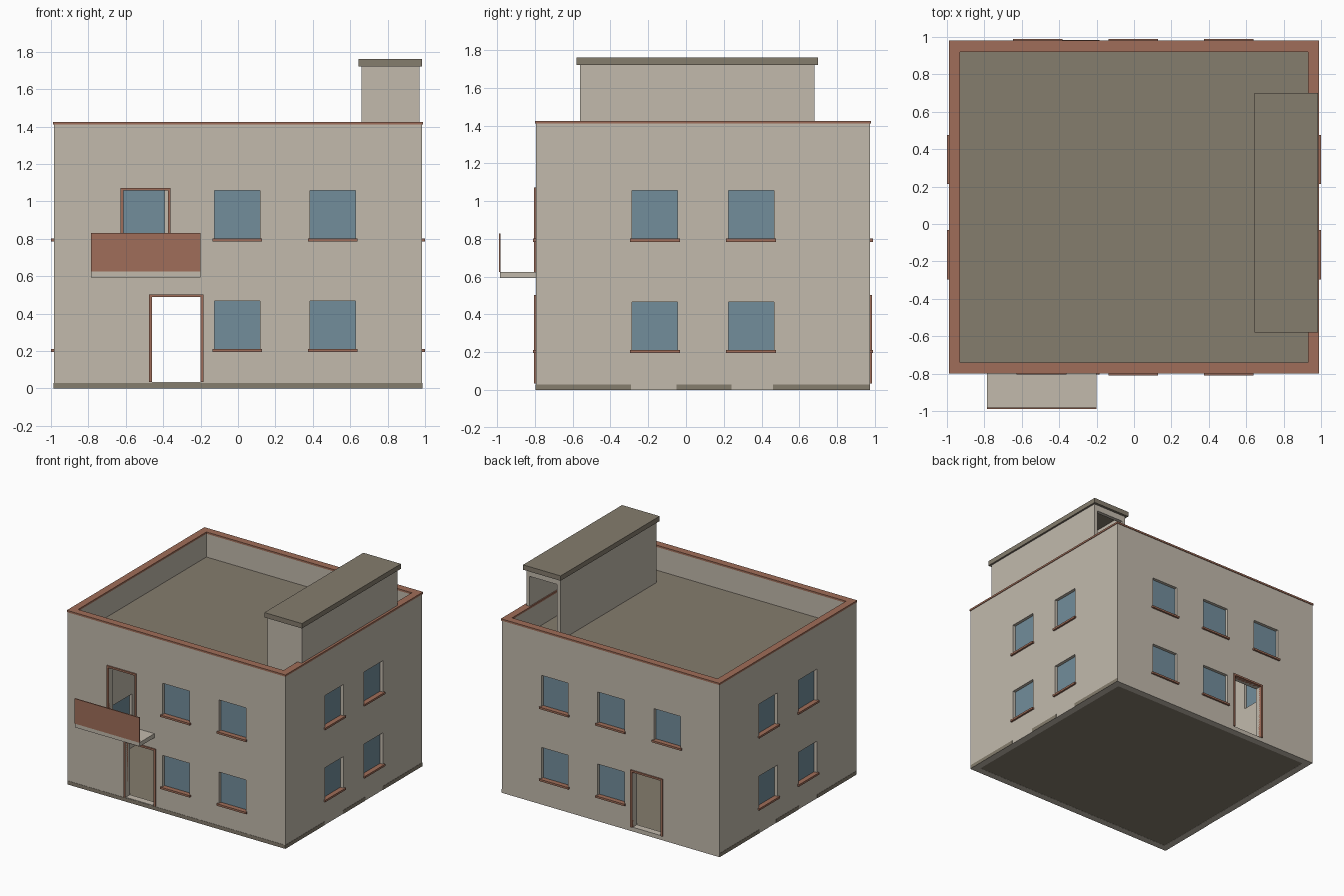
import bpy
import bmesh
from mathutils import Vector

cube = bpy.data.objects.get("Cube")
if cube:
    bpy.data.objects.remove(cube, do_unlink=True)


def material(name, rgb):
    m = bpy.data.materials.new(name)
    m.use_nodes = True
    color = (*rgb, 1.0)
    m.diffuse_color = color
    m.node_tree.nodes["Principled BSDF"].inputs["Base Color"].default_value = color
    return m


PLASTER = material("plaster", (0.54, 0.49, 0.415))
CONCRETE = material("concrete", (0.235, 0.205, 0.155))
BRICK = material("red_trim", (0.35, 0.155, 0.10))
GLASS = material("window_glass", (0.17, 0.27, 0.33))

# Main dimensions
HALF, FRONT, BACK = 0.985, -0.795, 0.975
THICK, TOP, ROOF, FLOOR = 0.055, 1.41, 1.22, 0.03


def finish(name, bm, mat):
    bmesh.ops.recalc_face_normals(bm, faces=bm.faces)
    mesh = bpy.data.meshes.new(name)
    bm.to_mesh(mesh)
    bm.free()
    mesh.materials.append(mat)
    obj = bpy.data.objects.new(name, mesh)
    bpy.context.scene.collection.objects.link(obj)
    return obj


def box(name, a, b, mat):
    """Axis-aligned box between two opposite corners."""
    a, b = Vector(a), Vector(b)
    bm = bmesh.new()
    bmesh.ops.create_cube(bm, size=1)
    for v in bm.verts:
        v.co = Vector([(a[i] + b[i]) / 2 + v.co[i] * abs(b[i] - a[i]) for i in range(3)])
    return finish(name, bm, mat)


# Each side maps (along, depth inward, height) to world space
SIDES = {
    "front": lambda u, d, z: (u, FRONT + d, z),
    "back": lambda u, d, z: (u, BACK - d, z),
    "left": lambda u, d, z: (HALF - d, u, z),
    "right": lambda u, d, z: (-HALF + d, u, z),
}


def wall(side, u0, u1, holes):
    """Wall sheet with rectangular openings, extruded to its thickness."""
    at = SIDES[side]
    us = sorted({u0, u1, *(h[0] for h in holes), *(h[1] for h in holes)})
    zs = sorted({0, TOP, *(h[2] for h in holes), *(h[3] for h in holes)})
    bm = bmesh.new()
    grid = [[bm.verts.new(at(u, 0, z)) for z in zs] for u in us]
    for i in range(len(us) - 1):
        for j in range(len(zs) - 1):
            u, z = (us[i] + us[i + 1]) / 2, (zs[j] + zs[j + 1]) / 2
            if not any(h[0] < u < h[1] and h[2] < z < h[3] for h in holes):
                bm.faces.new((grid[i][j], grid[i + 1][j], grid[i + 1][j + 1], grid[i][j + 1]))
    bmesh.ops.delete(bm, geom=[v for v in bm.verts if not v.link_faces], context="VERTS")
    new = bmesh.ops.extrude_face_region(bm, geom=bm.faces[:], use_keep_orig=True)["geom"]
    inward = Vector(at(0, THICK, 0)) - Vector(at(0, 0, 0))
    bmesh.ops.translate(bm, vec=inward, verts=[g for g in new if isinstance(g, bmesh.types.BMVert)])
    finish(side + "_wall", bm, PLASTER)


def window(side, n, u0, u1, z0, z1):
    at = SIDES[side]
    box(f"{side}_window_glass_{n}", at(u0, 0.025, z0), at(u1, 0.035, z1), GLASS)
    box(f"{side}_window_sill_{n}", at(u0 - 0.012, -0.015, z0 - 0.012),
        at(u1 + 0.012, 0.025, z0 + 0.004), BRICK)


def door_frame(side, name, u0, u1, z0, z1, w=0.015):
    at = SIDES[side]
    for tag, a, b, lo, hi in (("jamb_a", u0 - w, u0, z0, z1), ("jamb_b", u1, u1 + w, z0, z1),
                              ("head", u0 - w, u1 + w, z1, z1 + w)):
        box(f"{name}_{tag}", at(a, -0.01, lo), at(b, 0.03, hi), BRICK)


# Openings
LOWER, UPPER = (0.207, 0.467), (0.797, 1.057)
MIDDLE, EAST, WEST = (-0.125, 0.117), (0.385, 0.627), (-0.635, -0.393)
DOOR = (-0.46, -0.2, 0.035, 0.488)
BALCONY_DOOR = (-0.612, -0.375, 0.625, 1.057)
pair = [u + z for u in (MIDDLE, EAST) for z in (LOWER, UPPER)]
side_pair = [u + z for u in ((-0.285, -0.045), (0.225, 0.465)) for z in (LOWER, UPPER)]
layout = {
    "front": (pair, [DOOR, BALCONY_DOOR]),
    "back": (pair + [WEST + UPPER], [DOOR]),
    "left": (side_pair, []),
    "right": (side_pair, []),
}

# Walls, windows and door frames
for side, (windows, doors) in layout.items():
    if side in ("front", "back"):
        span = (-HALF, HALF)
    else:
        span = (FRONT + THICK, BACK - THICK)
    wall(side, *span, windows + doors)
    for n, w in enumerate(windows, 1):
        window(side, n, *w)
    for n, d in enumerate(doors, 1):
        door_frame(side, f"{side}_door_{n}", *d)

# Floor and roof slabs inside the walls
inner = HALF - THICK
box("floor_slab", (-inner, FRONT + THICK, 0.001), (inner, BACK - THICK, FLOOR), CONCRETE)
box("roof_slab", (-inner, FRONT + THICK, ROOF - 0.04), (inner, BACK - THICK, ROOF), CONCRETE)

# Thin plinth strips at ground level
box("front_plinth", (-HALF, FRONT - 0.002, 0), (HALF, FRONT, FLOOR), CONCRETE)
for side in ("left", "right"):
    for n, (a, b) in enumerate(((FRONT, -0.29), (-0.05, 0.24), (0.46, BACK)), 1):
        at = SIDES[side]
        box(f"{side}_plinth_{n}", at(a, -0.002, 0), at(b, 0, FLOOR), CONCRETE)

# Parapet coping
out, c0, c1 = 0.005, TOP, 1.425
for name, y0, y1 in (("front", FRONT - out, FRONT + THICK), ("back", BACK - THICK, BACK + out)):
    box(name + "_coping", (-HALF - out, y0, c0), (HALF + out, y1, c1), BRICK)
for name, s in (("left", 1), ("right", -1)):
    box(name + "_coping", (s * inner, FRONT + THICK, c0),
        (s * (HALF + out), BACK - THICK, c1), BRICK)

# Balcony
box("balcony_slab", (-0.785, -0.985, 0.592), (-0.2, FRONT, 0.625), PLASTER)
box("balcony_panel", (-0.785, -0.99, 0.625), (-0.2, -0.982, 0.83), BRICK)

# Rooftop stair enclosure, open at the back
X0, X1, Y0, Y1, H, T = 0.66, 0.97, -0.56, 0.68, 1.72, 0.03
box("stair_front_wall", (X0, Y0, ROOF), (X1, Y0 + T, H), PLASTER)
box("stair_inner_wall", (X0, Y0 + T, ROOF), (X0 + T, Y1, H), PLASTER)
box("stair_outer_wall", (X1 - T, Y0 + T, ROOF), (X1, Y1, H), PLASTER)
box("stair_door_lintel", (X0 + T, Y1 - T, H - 0.05), (X1 - T, Y1, H), PLASTER)
box("stair_roof", (0.645, -0.58, H), (0.985, 0.70, 1.76), CONCRETE)
